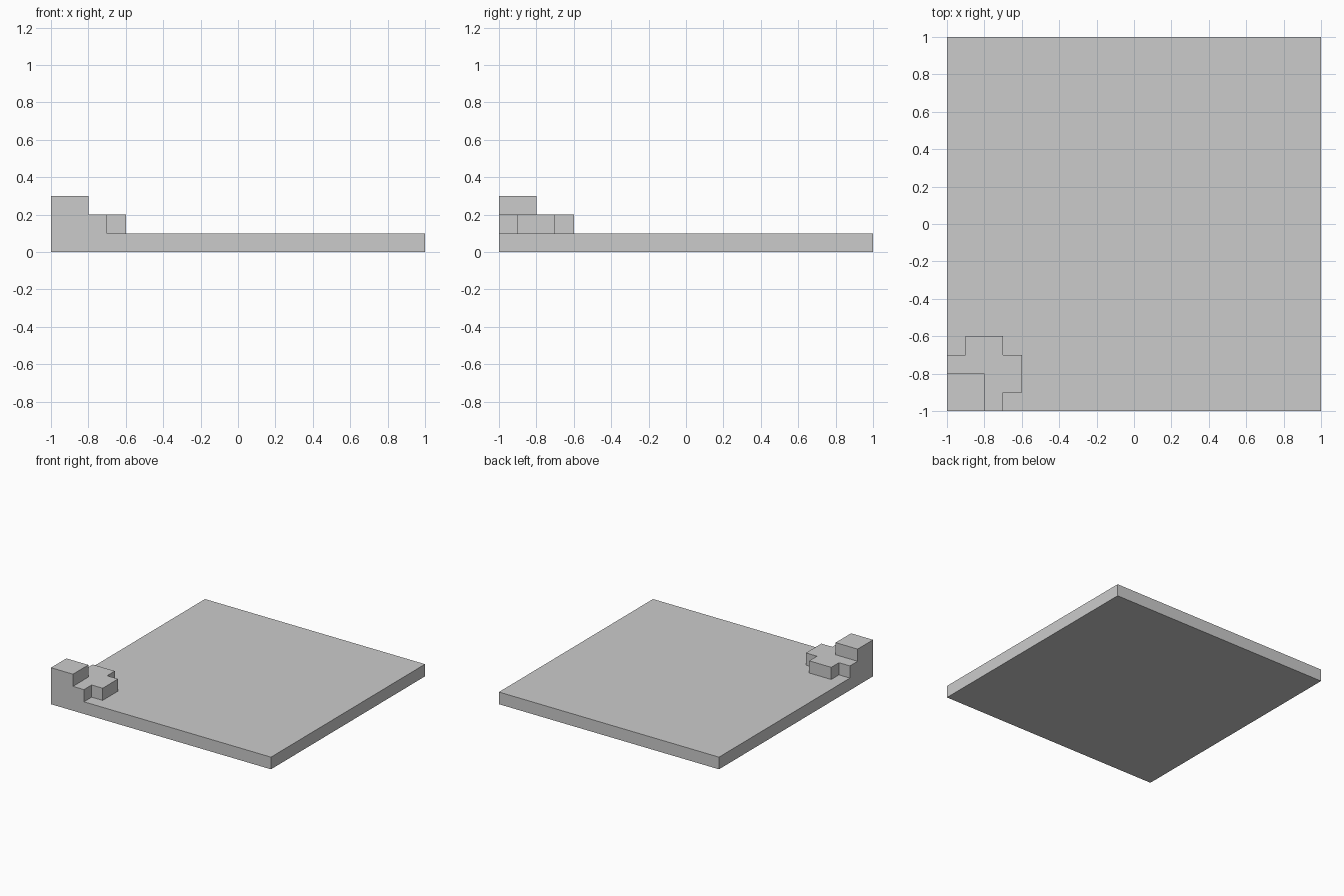
import bpy, bmesh, math

if "Cube" in bpy.data.objects:
    bpy.data.objects.remove(bpy.data.objects["Cube"])


def prism(name, outline, z0, z1):
    """Extrude a flat xy outline from z0 up to z1."""
    bm = bmesh.new()
    face = bm.faces.new([bm.verts.new((x, y, z0)) for x, y in outline])
    new = bmesh.ops.extrude_face_region(bm, geom=[face], use_keep_orig=True)["geom"]
    for v in new:
        if isinstance(v, bmesh.types.BMVert):
            v.co.z = z1
    bmesh.ops.recalc_face_normals(bm, faces=bm.faces)
    mesh = bpy.data.meshes.new(name)
    bm.to_mesh(mesh)
    bm.free()
    obj = bpy.data.objects.new(name, mesh)
    bpy.context.collection.objects.link(obj)
    return obj


def rect(x0, y0, x1, y1):
    return [(x0, y0), (x1, y0), (x1, y1), (x0, y1)]


# Square floor slab
slab = prism("floor_slab", rect(-1, -1, 1, 1), 0, 0.1)

# Notched corner step
step = prism("corner_step", [
    (-1, -1), (-0.7, -1), (-0.7, -0.9), (-0.6, -0.9), (-0.6, -0.7),
    (-0.7, -0.7), (-0.7, -0.6), (-0.9, -0.6), (-0.9, -0.7), (-1, -0.7)], 0.1, 0.2)

# Raised block on the corner
block = prism("corner_block", rect(-1, -1, -0.8, -0.8), 0.2, 0.3)

# Fuse the tiers into one solid
for part in (step, block):
    mod = slab.modifiers.new("fuse_" + part.name, 'BOOLEAN')
    mod.operation = 'UNION'
    mod.solver = 'EXACT'
    mod.object = part
    bpy.context.view_layer.objects.active = slab
    bpy.ops.object.modifier_apply(modifier=mod.name)
    bpy.data.objects.remove(part)
slab.name = "stepped_slab"

# Merge the flush coplanar faces
bm = bmesh.new()
bm.from_mesh(slab.data)
bmesh.ops.remove_doubles(bm, verts=bm.verts, dist=1e-4)
bmesh.ops.dissolve_limit(bm, angle_limit=math.radians(1), verts=bm.verts, edges=bm.edges)
bm.to_mesh(slab.data)
bm.free()
